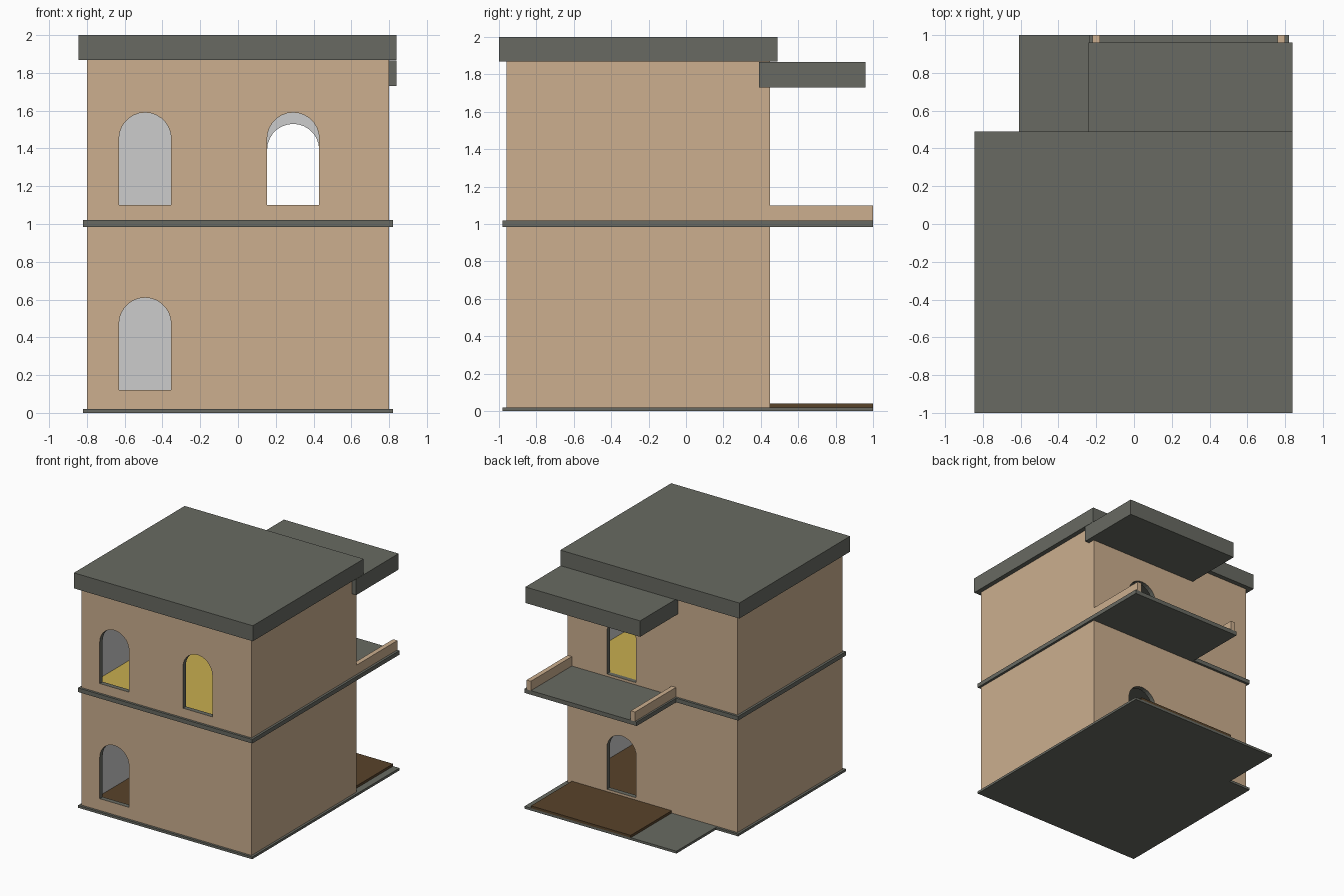
import bpy, bmesh, math

if "Cube" in bpy.data.objects:
    bpy.data.objects.remove(bpy.data.objects["Cube"], do_unlink=True)


def make_mat(name, rgb):
    lin = [((c / 255 + 0.055) / 1.055) ** 2.4 for c in rgb] + [1]
    m = bpy.data.materials.new(name)
    m.use_nodes = True
    m.diffuse_color = lin
    m.node_tree.nodes["Principled BSDF"].inputs["Base Color"].default_value = lin
    return m


TAN = make_mat("tan render", (204, 175, 143))
SLATE = make_mat("slate grey", (104, 106, 98))
PALE = make_mat("pale interior", (204, 204, 204))
BROWN = make_mat("dark wood", (88, 67, 42))
YELLOW = make_mat("yellow floor", (200, 174, 79))


def finish(name, bm, *mats):
    bmesh.ops.recalc_face_normals(bm, faces=bm.faces)
    me = bpy.data.meshes.new(name)
    bm.to_mesh(me)
    bm.free()
    for m in mats:
        me.materials.append(m)
    ob = bpy.data.objects.new(name, me)
    bpy.context.collection.objects.link(ob)
    return ob


def box(name, xs, ys, zs, *mats):
    bm = bmesh.new()
    bmesh.ops.create_cube(bm, size=1)
    for v in bm.verts:
        for i, (a, b) in enumerate((xs, ys, zs)):
            v.co[i] = a if v.co[i] < 0 else b
    return finish(name, bm, *mats)


def arch_cutter(cx, z, y):
    """Round-headed opening, extruded through the wall at y."""
    r, spring = 0.138, z + 0.352
    pts = [(cx - r, z), (cx + r, z)]
    pts += [(cx + r * math.cos(math.pi * i / 14), spring + r * math.sin(math.pi * i / 14))
            for i in range(15)]
    bm = bmesh.new()
    f = bm.faces.new([bm.verts.new((px, y - 0.1, pz)) for px, pz in pts])
    ext = bmesh.ops.extrude_face_region(bm, geom=[f])
    for v in ext["geom"]:
        if isinstance(v, bmesh.types.BMVert):
            v.co.y += 0.2
    return finish("opening_cutter", bm)


# House limits
X, FRONT, BACK, T = 0.80, -0.96, 0.45, 0.04
LEFT_BAY, RIGHT_BAY = -0.492, 0.292


def storey(name, z0, z1, openings):
    """Hollow wall ring with arched openings, coloured by face position."""
    walls = box(name, (-X, X), (FRONT, BACK), (z0, z1), TAN, PALE, SLATE)
    cutters = [box("room_cutter", (-X + T, X - T), (FRONT + T, BACK - T), (z0 - 0.1, z1 + 0.1))]
    cutters += [arch_cutter(*o) for o in openings]
    bpy.context.view_layer.objects.active = walls
    for c in cutters:
        mod = walls.modifiers.new("cut", "BOOLEAN")
        mod.operation, mod.solver, mod.object = "DIFFERENCE", "EXACT", c
        bpy.ops.object.modifier_apply(modifier=mod.name)
        bpy.data.objects.remove(c, do_unlink=True)
    e = 0.002
    for p in walls.data.polygons:
        c, n = p.center, p.normal
        if abs(c.x) > X - e or c.y < FRONT + e or c.y > BACK - e:
            p.material_index = 0
        elif (abs(n.x) > 0.9 and abs(c.x) > X - T - e) or \
                (abs(n.y) > 0.9 and (c.y < FRONT + T + e or c.y > BACK - T - e)):
            p.material_index = 1
        else:
            p.material_index = 2


storey("ground_floor_walls", 0.02, 0.985,
       [(LEFT_BAY, 0.12, FRONT), (RIGHT_BAY, 0.06, BACK)])
storey("upper_floor_walls", 1.02, 1.87,
       [(LEFT_BAY, 1.10, FRONT), (RIGHT_BAY, 1.04, FRONT + 9), (RIGHT_BAY, 1.10, FRONT),
        (RIGHT_BAY, 1.04, BACK)])

# Slabs, terrace and balcony
box("base_slab", (-0.82, 0.82), (-0.98, 0.47), (0, 0.02), SLATE)
box("terrace_slab", (-0.61, 0.82), (0.47, 1), (0, 0.02), SLATE)
box("terrace_deck", (-0.18, 0.76), (BACK, 1), (0.02, 0.04), BROWN)
box("middle_slab", (-0.82, 0.82), (-0.98, 0.47), (0.985, 1.02), SLATE)
box("balcony_slab", (-0.236, 0.82), (0.47, 1), (0.985, 1.02), SLATE)
for side, x in (("right", -0.22), ("left", 0.76)):
    box("balcony_rail_" + side, (x, x + 0.04), (BACK, 1), (1.02, 1.1), TAN)

# Interior floors
room = (-X + T, X - T), (FRONT + T, BACK - T)
box("ground_room_floor", *room, (0.02, 0.04), BROWN)
box("upper_room_floor", *room, (1.02, 1.04), YELLOW)

# Roofs
box("main_roof", (-0.845, 0.84), (-1, 0.49), (1.868, 2), SLATE)
box("balcony_roof", (-0.24, 0.84), (0.39, 0.96), (1.73, 1.866), SLATE)
